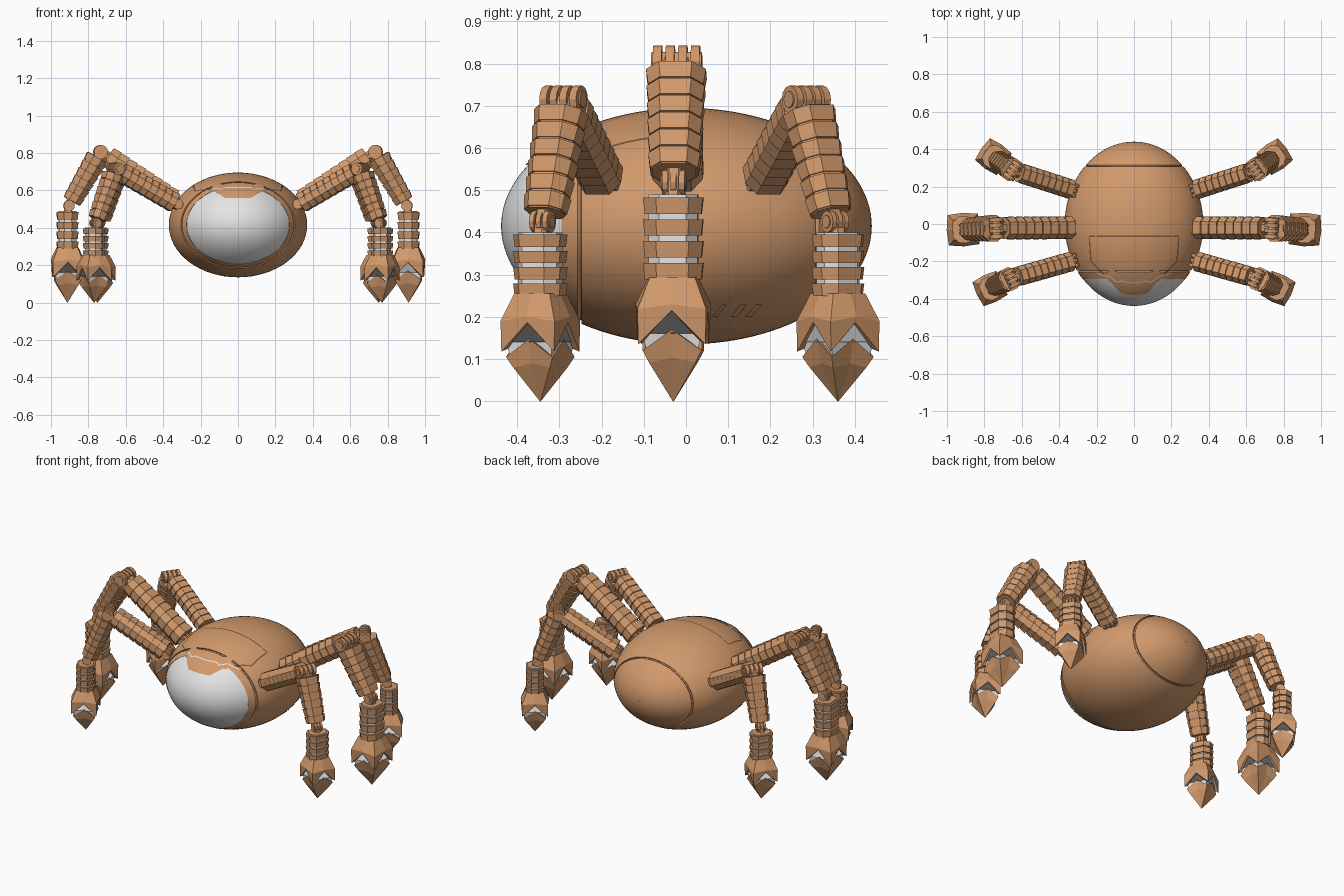
import bpy, bmesh, math
from mathutils import Vector, Matrix

if "Cube" in bpy.data.objects:
    bpy.data.objects.remove(bpy.data.objects["Cube"])


def material(name, rgb):
    m = bpy.data.materials.new(name)
    m.use_nodes = True
    m.diffuse_color = (*rgb, 1)
    bsdf = next(n for n in m.node_tree.nodes if n.type == 'BSDF_PRINCIPLED')
    bsdf.inputs["Base Color"].default_value = (*rgb, 1)
    return m


COPPER = material("copper_brown", (0.64, 0.32, 0.15))
SILVER = material("pale_silver", (0.78, 0.78, 0.78))
SEAM = material("dark_seam", (0.2, 0.1, 0.05))
CENTRE = Vector((0, 0, 0.415))
RADII = Vector((0.37, 0.44, 0.28))
UP = Vector((0, 0, 1))


def finish(name, bm, mats, smooth=False):
    bmesh.ops.recalc_face_normals(bm, faces=bm.faces)
    me = bpy.data.meshes.new(name)
    bm.to_mesh(me)
    bm.free()
    for m in mats:
        me.materials.append(m)
    ob = bpy.data.objects.new(name, me)
    bpy.context.collection.objects.link(ob)
    if smooth:
        bpy.ops.object.select_all(action='DESELECT')
        ob.select_set(True)
        bpy.context.view_layer.objects.active = ob
        bpy.ops.object.shade_smooth_by_angle(angle=math.radians(30))
    return ob


def loft(name, rings, mats, bands=None, cap=True, closed=True, smooth=False):
    """Skin rings of points; bands gives a material index per gap."""
    bm = bmesh.new()
    rows = [[bm.verts.new(p) for p in r] for r in rings]
    n = len(rows[0])
    for i, (a, b) in enumerate(zip(rows, rows[1:])):
        for k in range(n if closed else n - 1):
            j = (k + 1) % n
            f = bm.faces.new((a[k], a[j], b[j], b[k]))
            f.material_index = bands[i] if bands else 0
    if cap:
        bm.faces.new(rows[0])
        bm.faces.new(rows[-1])
    bmesh.ops.remove_doubles(bm, verts=bm.verts, dist=1e-5)
    return finish(name, bm, mats, smooth)


# ---- Egg-shaped body: rings around the y axis ----
def body_ring(deg, scale=1.0, n=64):
    t = math.radians(deg)
    r = math.sin(t) * scale
    return [CENTRE + Vector((RADII.x * r * math.cos(a), -RADII.y * math.cos(t) * scale,
                             RADII.z * r * math.sin(a)))
            for a in (2 * math.pi * k / n for k in range(n))]


EDGE, FRONT_GROOVE, REAR_GROOVE = 48, 55, 135
loft("window_dome", [body_ring(max(d, 0.3), 0.995) for d in range(0, EDGE + 3, 2)],
     [SILVER], smooth=True)
profile = [(EDGE, 0.97), (EDGE, 1.0)]
profile += [(d, 1.0) for d in range(EDGE + 3, 179, 3)
            if abs(d - FRONT_GROOVE) > 1 and abs(d - REAR_GROOVE) > 1]
for g in (FRONT_GROOVE, REAR_GROOVE):
    profile += [(g - 0.8, 1.0), (g - 0.5, 0.975), (g + 0.5, 0.975), (g + 0.8, 1.0)]
profile.sort(key=lambda p: p[0])
profile.append((179.7, 1.0))
loft("body_shell", [body_ring(d, s) for d, s in profile], [COPPER], cap=False, smooth=True)


def on_body(p, axis, sign, lift):
    """Move p along one axis onto the slightly enlarged body."""
    q = Vector(p) - CENTRE
    rest = sum((q[i] / (RADII[i] * lift)) ** 2 for i in range(3) if i != axis)
    q[axis] = sign * RADII[axis] * lift * math.sqrt(max(0, 1 - rest))
    return q + CENTRE


def ribbon(name, pts, axis, sign, width, mat, lift=1.004):
    path = []
    for a, b in zip(pts, pts[1:]):
        path += [Vector(a).lerp(Vector(b), k / 8) for k in range(8)]
    path = [on_body(p, axis, sign, lift) for p in path + [Vector(pts[-1])]]
    rows = []
    for i, p in enumerate(path):
        t = path[min(i + 1, len(path) - 1)] - path[max(i - 1, 0)]
        q = p - CENTRE
        nrm = Vector([q[k] / RADII[k] ** 2 for k in range(3)])
        side = nrm.cross(t).normalized() * width / 2
        rows.append([p - side, p + side])
    loft(name, rows, [mat], cap=False, closed=False)


# Hood lip with a centre tab over the window
def lip(x):
    return 0.56 + 0.032 * min(1, max(0, (abs(x) - 0.07) / 0.05))


xs = [k / 100 for k in range(-14, 15)]
loft("hood_lip", [[on_body((x, 0, lip(x) + (0.635 - lip(x)) * k / 4), 1, -1, 1.008)
                   for k in range(5)] for x in xs], [COPPER], cap=False, closed=False)
ribbon("hood_trim", [(-0.2, 0, 0.588), (-0.13, 0, 0.612), (-0.09, 0, 0.605), (-0.07, 0, 0.615),
                     (0.07, 0, 0.615), (0.09, 0, 0.605), (0.13, 0, 0.612), (0.2, 0, 0.588)],
       1, -1, 0.006, SILVER, 1.012)

# Roof hatch seams and flank vents
ribbon("hatch_seam", [(-0.16, -0.27, 0), (-0.23, -0.2, 0), (-0.24, -0.065, 0),
                      (0.24, -0.065, 0), (0.23, -0.2, 0), (0.16, -0.27, 0)], 2, 1, 0.008, SEAM)
for i, y in enumerate((0.08, 0.125, 0.16)):
    ribbon(f"flank_vent_{i}", [(0, y - 0.012, 0.2), (0, y + 0.012, 0.23)], 0, 1,
           0.012 + 0.005 * min(i, 1), COPPER, 1.012)


# ---- Legs ----
def section(c, side, out, w, t):
    """Rectangle with chamfered corners."""
    pts = [(1, .4), (.55, 1), (-.55, 1), (-1, .4), (-1, -.4), (-.55, -1), (.55, -1), (1, -.4)]
    return [c + side * (w * u) + out * (t * v) for u, v in pts]


def limb(name, a, b, side, w, t, n, gap, low, taper=1.0, gap_mat=0):
    """Row of n armour blocks with recessed gaps between them."""
    out = side.cross(b - a).normalized()
    stops, bands = [], []
    for i in range(n):
        stops += [(i / n, low), ((i + gap / 2) / n, low), ((i + gap / 2) / n, 1),
                  ((i + 1 - gap / 2) / n, 0.94), ((i + 1 - gap / 2) / n, low)]
        bands += [gap_mat, 0, 0, 0, gap_mat]
    stops.append((1, low))
    rings = []
    for f, s in stops:
        k = s * (1 + (taper - 1) * f)
        rings.append(section(a.lerp(b, f), side, out, w * k, t * k))
    loft(name, rings, [COPPER, SILVER], bands)


def hinge(name, c, side, radius, half, n):
    """Row of discs on a shared pin."""
    bm = bmesh.new()
    rot = side.to_track_quat('Z', 'Y').to_matrix().to_4x4()
    pitch = 2 * half / n
    parts = [(c + side * (-half + pitch * (k + 0.5)), radius, pitch * 0.7) for k in range(n)]
    for p, r, d in parts + [(c, radius * 0.6, half * 2)]:
        bmesh.ops.create_cone(bm, cap_ends=True, segments=12, radius1=r, radius2=r, depth=d,
                              matrix=Matrix.Translation(p) @ rot)
    finish(name, bm, [COPPER])


def star(c, head, side, ra, rd, za, zd):
    """Eight points, flats and corners with their own radius and height."""
    pts = []
    for k in range(8):
        r, z = (rd, zd) if k % 2 else (ra, za)
        a = k * math.pi / 4
        pts.append(c + head * (r * math.cos(a)) + side * (r * math.sin(a)) + UP * z)
    return pts


def leg(name, root, knee, ankle, foot, s):
    head = (foot - knee).to_2d().to_3d().normalized()
    side = UP.cross(head)
    thigh_side = UP.cross(knee - root).normalized()
    thigh, shin = knee - root, ankle - knee
    hinge(name + "_hip_hinge", root - thigh * 0.02, thigh_side, 0.028 * s, 0.04 * s, 3)
    limb(name + "_thigh", root + thigh * 0.02, root + thigh * 0.9, thigh_side,
         0.053 * s, 0.052 * s, 8, 0.14, 0.86)
    limb(name + "_knee_bar", root + thigh * 0.85, knee, thigh_side, 0.03 * s, 0.024 * s, 1, 0.1, 0.9)
    hinge(name + "_knee_hinge", knee, side, 0.033 * s, 0.052 * s, 4)
    limb(name + "_shin", knee + shin * 0.1, knee + shin * 0.96, side,
         0.062 * s, 0.054 * s, 6, 0.14, 0.86, 0.84)
    limb(name + "_knee_tab", knee, knee + shin * 0.15, side, 0.035 * s, 0.024 * s, 1, 0.1, 0.9)
    # Ankle and upright lower leg
    top = Vector((foot.x, foot.y, ankle.z - 0.035 * s))
    base = foot + UP * (0.245 * s)
    hinge(name + "_ankle_hinge", (ankle + top) / 2 + UP * 0.008, side, 0.026 * s, 0.026 * s, 3)
    limb(name + "_ankle_bar", ankle + UP * 0.02, top - UP * 0.01, side, 0.018 * s, 0.018 * s, 1, 0.1, 0.9)
    limb(name + "_lower_leg", top, base, side, 0.062 * s, 0.05 * s, 4, 0.25, 0.82, 1.0, 1)

    # Foot: notched armour, silver inner, pointed claw
    def rings(rows):
        return [star(foot, head, side, *(v * s for v in r)) for r in rows]
    loft(name + "_foot_armour", rings([(.052, .066, .255, .255), (.078, .1, .2, .19),
                                       (.072, .098, .187, .118), (.055, .08, .187, .125)]), [COPPER])
    loft(name + "_foot_inner", rings([(.062, .086, .2, .14), (.052, .074, .12, .1)]), [SILVER])
    loft(name + "_claw", rings([(.045, .06, .15, .11), (.062, .086, .148, .105),
                                (.05, .068, .09, .08), (.001, .001, 0, 0)]), [COPPER])


LEGS = {
    "front": ((.335, -.2, .53), (.655, -.29, .715), (.755, -.335, .435), (.77, -.345, 0), 1.0),
    "middle": ((.335, -.02, .54), (.735, -.022, .805), (.895, -.028, .53), (.912, -.03, 0), 1.15),
    "rear": ((.335, .185, .53), (.645, .285, .715), (.735, .345, .435), (.752, .36, 0), 1.0),
}
for label, mirror in (("left", 1), ("right", -1)):
    for place, (*points, size) in LEGS.items():
        leg(f"{label}_{place}_leg", *[Vector((x * mirror, y, z)) for x, y, z in points], size)
